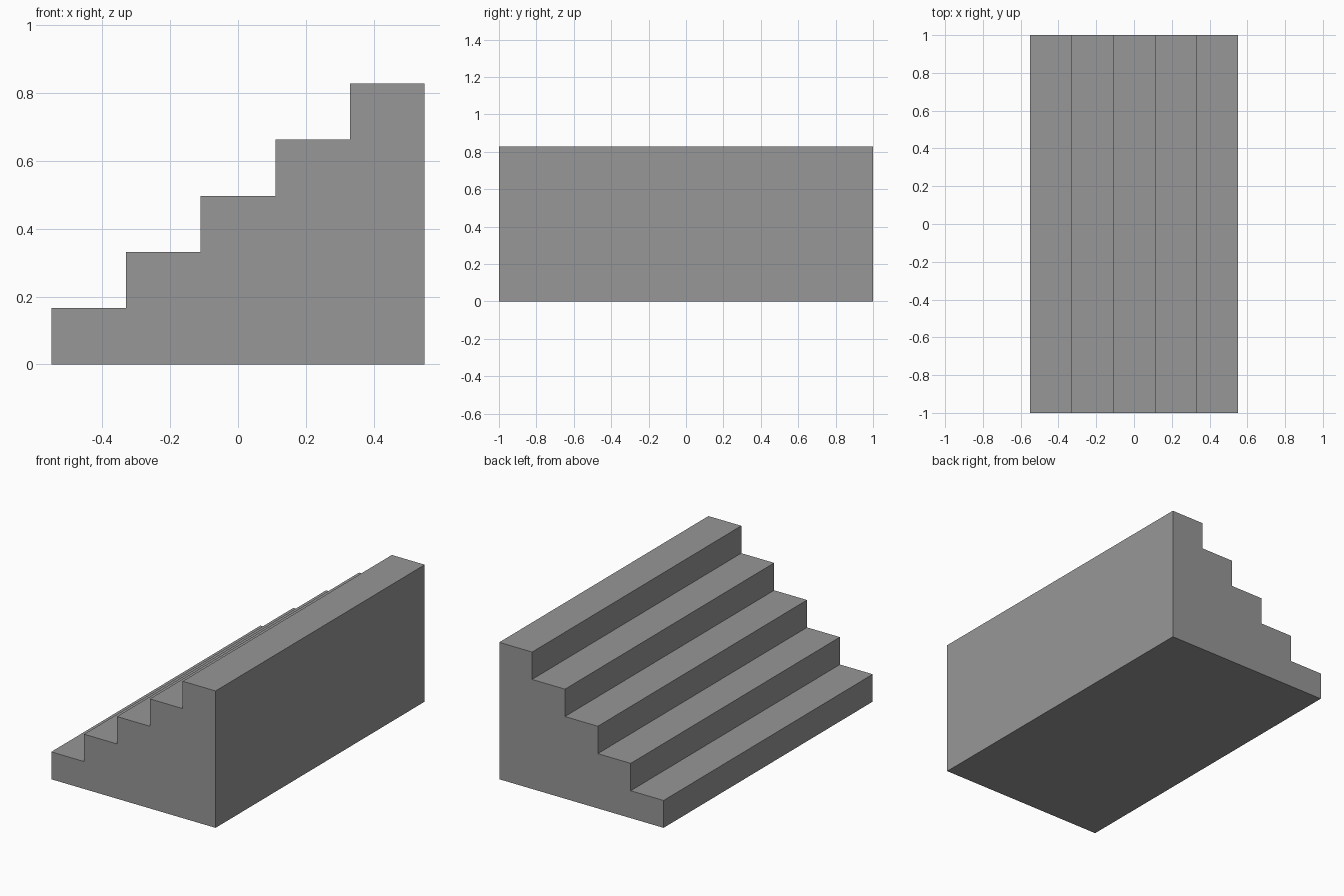
import bpy
import bmesh

cube = bpy.data.objects.get("Cube")
if cube:
    bpy.data.objects.remove(cube, do_unlink=True)

STEPS, RUN, RISE, LENGTH = 5, 0.22, 0.1657, 2.0

# Plain grey finish
grey = bpy.data.materials.new("grey")
grey.use_nodes = True
colour = (0.31, 0.31, 0.31, 1.0)
grey.diffuse_color = colour
grey.node_tree.nodes["Principled BSDF"].inputs["Base Color"].default_value = colour

# Stepped side profile, rising towards +x
left = -STEPS * RUN / 2
profile = [(left, 0.0)]
for i in range(STEPS):
    x, z = left + i * RUN, (i + 1) * RISE
    profile += [(x, z), (x + RUN, z)]
profile.append((-left, 0.0))

# Extrude the profile along y into a solid staircase
bm = bmesh.new()
side = bm.faces.new([bm.verts.new((x, -LENGTH / 2, z)) for x, z in profile])
extruded = bmesh.ops.extrude_face_region(bm, geom=[side], use_keep_orig=True)
verts = [v for v in extruded["geom"] if isinstance(v, bmesh.types.BMVert)]
bmesh.ops.translate(bm, verts=verts, vec=(0, LENGTH, 0))
bmesh.ops.recalc_face_normals(bm, faces=bm.faces)

mesh = bpy.data.meshes.new("staircase")
bm.to_mesh(mesh)
bm.free()
mesh.materials.append(grey)
staircase = bpy.data.objects.new("staircase", mesh)
bpy.context.collection.objects.link(staircase)
